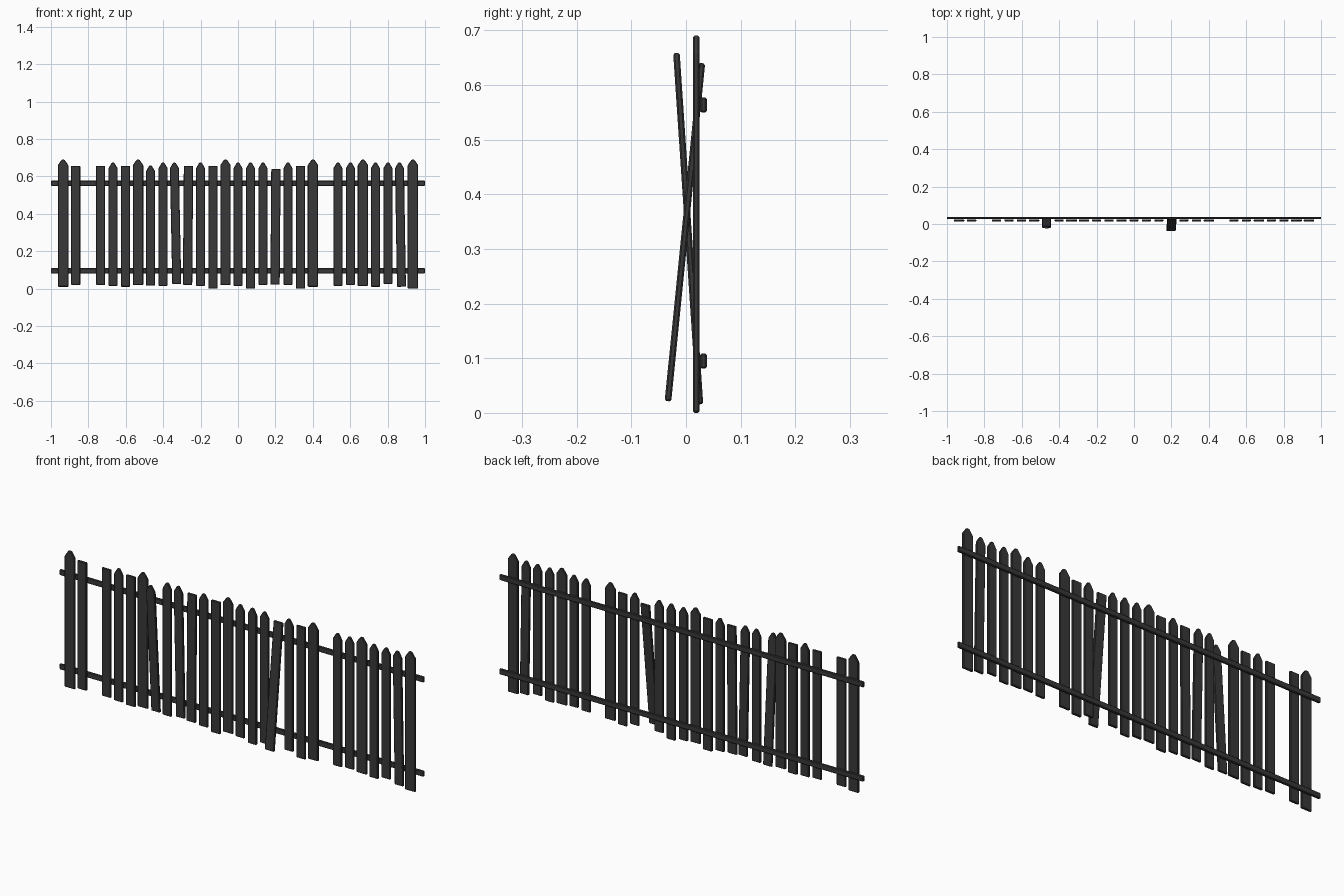
import bpy, math
from mathutils import Matrix

cube = bpy.data.objects.get("Cube")
if cube:
    bpy.data.objects.remove(cube, do_unlink=True)

charcoal = bpy.data.materials.new("charcoal_wood")
charcoal.use_nodes = True
colour = (0.04, 0.04, 0.04, 1)
charcoal.diffuse_color = colour
charcoal.node_tree.nodes["Principled BSDF"].inputs["Base Color"].default_value = colour


def plank(name, outline, thickness, bevel):
    """Extrude an x-z outline along y, centred on the object origin."""
    n = len(outline)
    h = thickness / 2
    verts = [(x, y, z) for y in (-h, h) for x, z in outline]
    faces = [tuple(range(n)), tuple(range(2 * n - 1, n - 1, -1))]
    faces += [(i, i + n, (i + 1) % n + n, (i + 1) % n) for i in range(n)]
    mesh = bpy.data.meshes.new(name)
    mesh.from_pydata(verts, [], faces)
    mesh.materials.append(charcoal)
    obj = bpy.data.objects.new(name, mesh)
    bpy.context.collection.objects.link(obj)
    mod = obj.modifiers.new("worn_edges", "BEVEL")
    mod.width = bevel
    mod.segments = 1
    return obj


def slat_outline(width, height, pointed):
    w, h = width / 2, height / 2
    if pointed:
        tip = w * 0.25
        return [(-w, -h), (w, -h), (w, h - 0.03), (tip, h), (-tip, h), (-w, h - 0.03)]
    return [(-w, -h), (w, -h), (w, h), (-w, h)]


# Slats: T tall pointed, P pointed, F flat topped, - missing
styles = "TF-FPFTPPPFPFTPPPFPFT-PPTPPPT"
# Ground clearance of each slat, in steps of 0.005
clearance = "24043243354304304440203432520"
tops = {"T": 0.69, "P": 0.674, "F": 0.656}
widths = {"T": 0.056, "P": 0.048, "F": 0.05}
# Loose slats swing front to back: slot -> (mean y, y shift from bottom to top)
loose = {7: (0.004, -0.043), 17: (-0.002, 0.062)}
# Slight sideways lean: slot -> x shift from bottom to top
lean = {9: -0.013, 10: 0.005, 17: 0.005, 27: -0.011}

for i, style in enumerate(styles):
    if style == "-":
        continue
    bottom = int(clearance[i]) * 0.005
    top = tops[style] - (0.015 if i in loose else 0)
    height = top - bottom
    slat = plank(f"slat_{i}", slat_outline(widths[style], height, style != "F"), 0.012, 0.003)
    y, swing = loose.get(i, (0.019, 0))
    slat.location = ((i - 14) * 0.0668, y, (top + bottom) / 2)
    slat.rotation_euler = (-math.asin(swing / height), math.asin(lean.get(i, 0) / height), 0)

# Two long rails behind the slats
for name, z in (("lower_rail", 0.095), ("upper_rail", 0.563)):
    rail = plank(name, [(-1, -0.014), (1, -0.014), (1, 0.014), (-1, 0.014)], 0.012, 0.003)
    rail.location = (0, 0.032, z)
